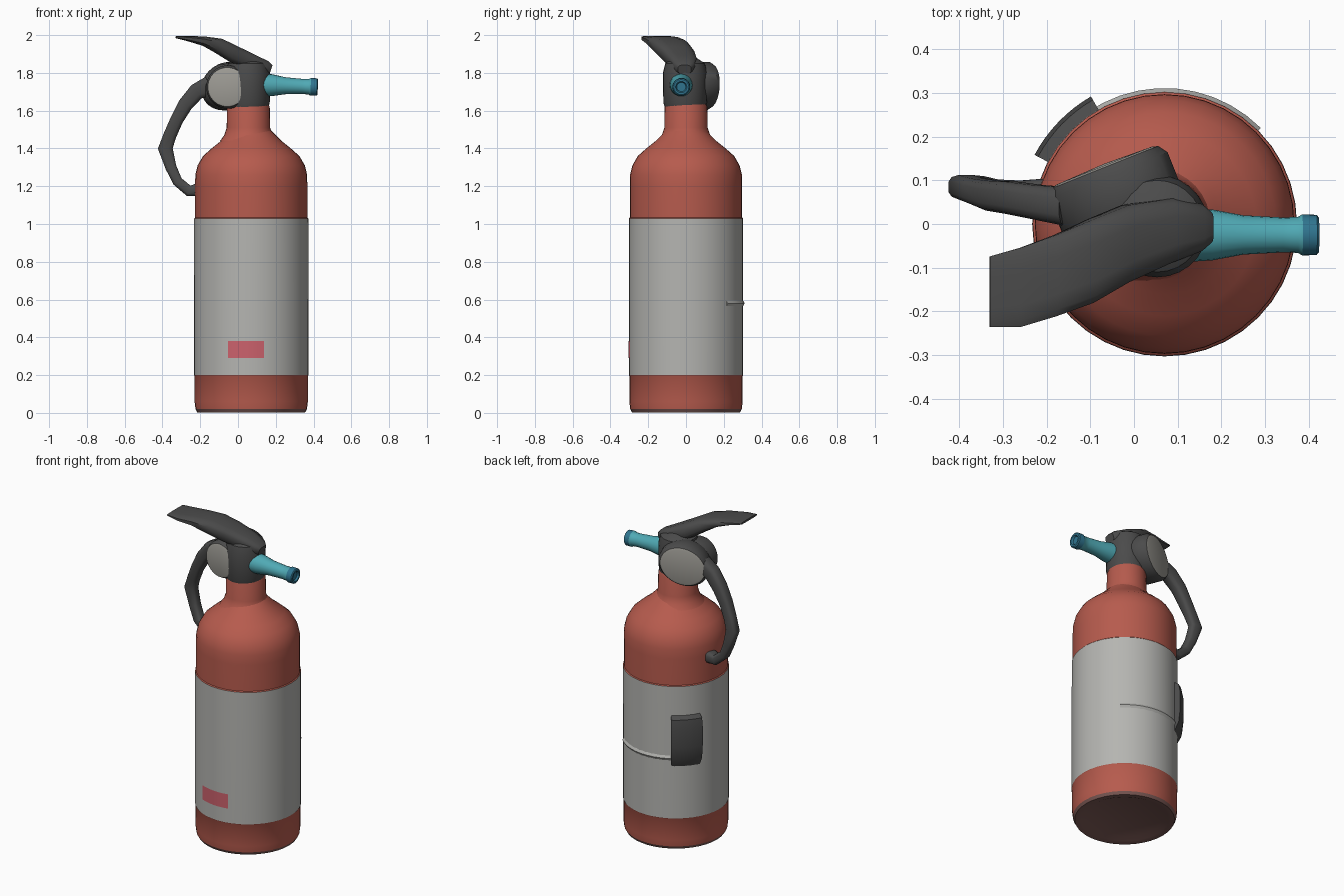
import bpy, bmesh, math
from mathutils import Vector, Matrix

if "Cube" in bpy.data.objects:
    bpy.data.objects.remove(bpy.data.objects["Cube"])

BODY = (0.07, 0.0, 0.0)


def material(name, rgb):
    m = bpy.data.materials.new(name)
    m.diffuse_color = (*rgb, 1)
    m.use_nodes = True
    m.node_tree.nodes["Principled BSDF"].inputs["Base Color"].default_value = m.diffuse_color
    return m


RED = material("red_paint", (0.47, 0.105, 0.075))
LABEL = material("label_grey", (0.46, 0.46, 0.44))
DARK = material("dark_metal", (0.07, 0.07, 0.07))
FACE = material("gauge_face", (0.34, 0.33, 0.30))
TEAL = material("teal", (0.08, 0.40, 0.46))
TEAL_DARK = material("teal_dark", (0.03, 0.18, 0.28))
MARK = material("mark_red", (0.60, 0.12, 0.15))
BASE = material("worn_base", (0.20, 0.10, 0.09))


def finish(name, bm, mat, angle=35):
    bmesh.ops.remove_doubles(bm, verts=bm.verts, dist=1e-5)
    bmesh.ops.recalc_face_normals(bm, faces=bm.faces)
    me = bpy.data.meshes.new(name)
    bm.to_mesh(me)
    bm.free()
    ob = bpy.data.objects.new(name, me)
    bpy.context.collection.objects.link(ob)
    me.materials.append(mat)
    bpy.ops.object.select_all(action='DESELECT')
    ob.select_set(True)
    bpy.context.view_layer.objects.active = ob
    bpy.ops.object.shade_smooth_by_angle(angle=math.radians(angle))
    return ob


def lathe(name, profile, mat, at=BODY, arc=(0, 360), steps=40,
          axis=(0, 0, 1), squash=1.0):
    """Spin (radius, height) points about an axis; partial arcs are capped."""
    full = arc[1] - arc[0] == 360
    rot = Vector((0, 0, 1)).rotation_difference(Vector(axis)).to_matrix().to_4x4()
    mat4 = Matrix.Translation(at) @ rot
    bm = bmesh.new()
    rings = []
    for i in range(steps + (not full)):
        a = math.radians(arc[0] + (arc[1] - arc[0]) * i / steps)
        rings.append([bm.verts.new(mat4 @ Vector((r * math.cos(a) * squash, r * math.sin(a), h)))
                      for r, h in profile])
    for i in range(steps):
        a, b = rings[i], rings[(i + 1) % len(rings)]
        for j in range(len(profile) - 1):
            bm.faces.new((a[j], b[j], b[j + 1], a[j + 1]))
    if not full and len(profile) > 2:
        bm.faces.new(rings[0])
        bm.faces.new(rings[-1])
    bmesh.ops.dissolve_degenerate(bm, dist=1e-5, edges=bm.edges)
    return finish(name, bm, mat)


def loft(name, sections, mat, sides=12):
    """Rounded-rectangle sections (x, y, z, width along y, thickness) along a path."""
    bm = bmesh.new()
    pts = [Vector(s[:3]) for s in sections]
    side = Vector((0, 1, 0))
    rings = []
    for i, (p, s) in enumerate(zip(pts, sections)):
        t = pts[min(i + 1, len(pts) - 1)] - pts[max(i - 1, 0)]
        up = t.cross(side).normalized()
        ring = []
        for k in range(sides):
            a = 2 * math.pi * (k + 0.5) / sides
            c, n = math.cos(a), math.sin(a)
            u = math.copysign(abs(c) ** 0.6, c) * s[3] / 2
            v = math.copysign(abs(n) ** 0.6, n) * s[4] / 2
            ring.append(bm.verts.new(p + side * u + up * v))
        rings.append(ring)
    for a, b in zip(rings, rings[1:]):
        for k in range(sides):
            n = (k + 1) % sides
            bm.faces.new((a[k], a[n], b[n], b[k]))
    bm.faces.new(rings[0])
    bm.faces.new(rings[-1])
    return finish(name, bm, mat, 50)


# Tank: base disc, lower band, label wrap, upper shell
lathe("tank_base", [(0, 0.02), (0.22, 0.018), (0.25, 0.005), (0.285, 0.002), (0.295, 0.02)], BASE)
lathe("lower_band", [(0.295, 0.02), (0.300, 0.06), (0.300, 0.195), (0.303, 0.2)], RED)
lathe("label_wrap", [(0.303, 0.2), (0.303, 0.6), (0.302, 1.03)], LABEL)
lathe("upper_shell", [(0.302, 1.03), (0.297, 1.035), (0.297, 1.20), (0.296, 1.26), (0.284, 1.31),
                      (0.255, 1.36), (0.21, 1.40), (0.16, 1.44), (0.125, 1.475), (0.10, 1.50)], RED)

# Neck
lathe("neck", [(0.15, 1.44), (0.128, 1.47), (0.115, 1.51), (0.113, 1.62), (0.10, 1.65)],
      RED, at=(0.055, 0, 0), steps=32)

# Label details: plain colour block, raised dark tag, overlap ridge
lathe("label_block", [(0.3045, 0.29), (0.3045, 0.38)], MARK, arc=(246, 283), steps=6)
lathe("raised_tag", [(0.298, 0.52), (0.328, 0.58), (0.337, 0.66), (0.337, 0.78),
                     (0.328, 0.83), (0.298, 0.85)], DARK, arc=(120, 152), steps=8)
lathe("label_ridge", [(0.300, 0.56), (0.311, 0.58), (0.300, 0.60)], LABEL, arc=(45, 125), steps=10)

# Valve body
lathe("valve_body", [(0, 1.60), (0.10, 1.60), (0.115, 1.64), (0.117, 1.80), (0.105, 1.85),
                     (0.06, 1.88), (0, 1.88)], DARK, at=(0.053, -0.005, 0), steps=28)

# Gauge housings: (name, centre, outward axis, radius, depth, horizontal stretch)
for name, at, axis, r, d, sq in [
        ("front_gauge", (-0.045, 0.0, 1.725), (-0.12, -1, 0), 0.115, 0.105, 1.0),
        ("back_gauge", (-0.035, 0.05, 1.73), (-0.37, 0.93, 0), 0.125, 0.09, 1.2)]:
    lathe(name + "_housing", [(0, -0.06), (r * 0.85, -0.06), (r, -0.02), (r, d - 0.025),
                              (r * 0.9, d - 0.004)], DARK, at, axis=axis, squash=sq, steps=28)
    lathe(name + "_face", [(r * 0.9, d - 0.004), (r * 0.8, d), (0, d + 0.004)],
          FACE, at, axis=axis, squash=sq, steps=28)

# Nozzle with hollow flared tip
nozzle_axis = Vector((1, 0.0, -0.04)).normalized()
nozzle_at = (0.12, -0.025, 1.737)
lathe("nozzle", [(0.062, 0), (0.058, 0.06), (0.045, 0.13), (0.040, 0.22), (0.041, 0.255),
                 (0.047, 0.265)], TEAL, nozzle_at, axis=nozzle_axis, steps=20)
lathe("nozzle_tip", [(0.047, 0.265), (0.046, 0.298), (0.040, 0.303), (0.030, 0.303),
                     (0.024, 0.292), (0, 0.292)], TEAL_DARK, nozzle_at, axis=nozzle_axis, steps=20)

# Squeeze lever above the valve
loft("squeeze_lever", [(-0.33, -0.155, 1.990, 0.165, 0.012), (-0.26, -0.145, 1.981, 0.185, 0.030),
                       (-0.18, -0.118, 1.968, 0.190, 0.052), (-0.10, -0.085, 1.942, 0.195, 0.085),
                       (-0.02, -0.045, 1.898, 0.180, 0.095), (0.08, -0.015, 1.855, 0.150, 0.085),
                       (0.15, -0.008, 1.826, 0.110, 0.075), (0.175, -0.008, 1.818, 0.07, 0.05)], DARK)

# Carry handle curving down to the shoulder
loft("carry_handle", [(-0.15, 0.04, 1.73, 0.09, 0.11), (-0.22, 0.05, 1.70, 0.08, 0.09),
                      (-0.28, 0.06, 1.63, 0.075, 0.08), (-0.325, 0.065, 1.55, 0.07, 0.07),
                      (-0.36, 0.075, 1.47, 0.06, 0.07), (-0.385, 0.085, 1.40, 0.055, 0.08),
                      (-0.355, 0.08, 1.30, 0.06, 0.06), (-0.32, 0.07, 1.225, 0.065, 0.055),
                      (-0.26, 0.065, 1.175, 0.07, 0.06), (-0.20, 0.06, 1.185, 0.09, 0.075)], DARK)
